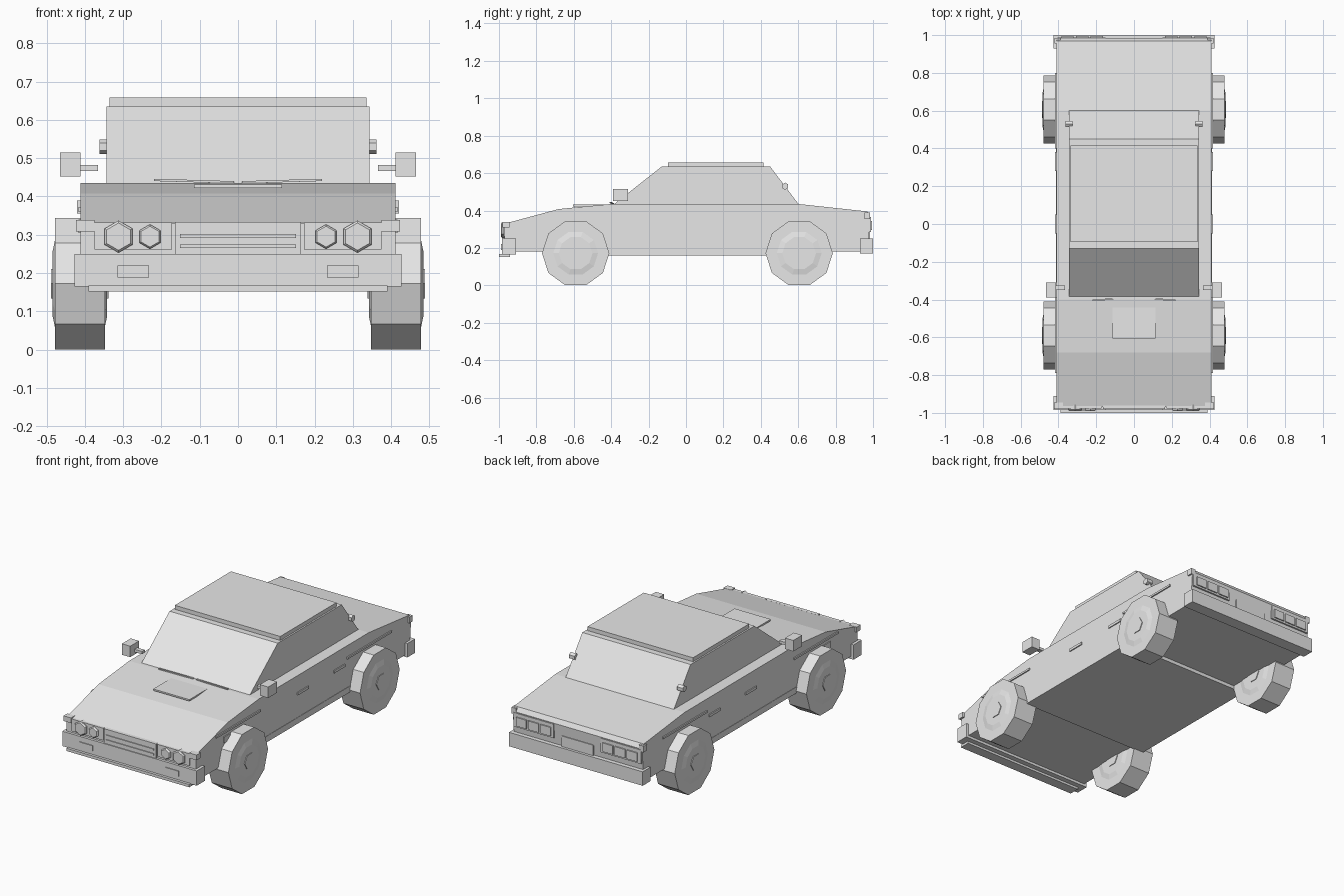
import bpy, bmesh, math
from mathutils import Vector

cube = bpy.data.objects.get("Cube")
if cube:
    bpy.data.objects.remove(cube, do_unlink=True)

grey = bpy.data.materials.new("light_grey")
grey.use_nodes = True
grey.diffuse_color = (0.8, 0.8, 0.8, 1)
for node in grey.node_tree.nodes:
    if node.type == 'BSDF_PRINCIPLED':
        node.inputs["Base Color"].default_value = (0.8, 0.8, 0.8, 1)


def finish(name, bm):
    bmesh.ops.recalc_face_normals(bm, faces=bm.faces)
    mesh = bpy.data.meshes.new(name)
    bm.to_mesh(mesh)
    bm.free()
    mesh.materials.append(grey)
    obj = bpy.data.objects.new(name, mesh)
    bpy.context.collection.objects.link(obj)
    return obj


def box(name, xs, ys, zs):
    bm = bmesh.new()
    bmesh.ops.create_cube(bm, size=1)
    for v in bm.verts:
        v.co = [r[0] if c < 0 else r[1] for r, c in zip((xs, ys, zs), v.co)]
    return finish(name, bm)


def pair(name, xs, ys, zs):
    """Matching boxes on both sides of the car."""
    box("left_" + name, xs, ys, zs)
    box("right_" + name, (-xs[1], -xs[0]), ys, zs)


def profile(name, points, half_width):
    """Side outline (y, z) stretched across the car."""
    bm = bmesh.new()
    face = bm.faces.new([bm.verts.new((-half_width, y, z)) for y, z in points])
    ext = bmesh.ops.extrude_face_region(bm, geom=[face])
    moved = [g for g in ext["geom"] if isinstance(g, bmesh.types.BMVert)]
    bmesh.ops.translate(bm, verts=moved, vec=(2 * half_width, 0, 0))
    return finish(name, bm)


def lathe(name, rings, sides, centre, axis, turn=0.0):
    """Low-poly turned part: rings are (offset along axis, radius)."""
    bm = bmesh.new()
    loops = []
    for offset, radius in rings:
        loop = []
        for i in range(sides):
            a = turn + math.tau * i / sides
            u, w = radius * math.cos(a), radius * math.sin(a)
            local = (offset, u, w) if axis == 'X' else (u, offset, w)
            loop.append(bm.verts.new(Vector(centre) + Vector(local)))
        loops.append(loop)
    for a, b in zip(loops, loops[1:]):
        for i in range(sides):
            j = (i + 1) % sides
            bm.faces.new((a[i], a[j], b[j], b[i]))
    bm.faces.new(loops[0])
    bm.faces.new(loops[-1])
    return finish(name, bm)


# Body shell, cabin and roof
profile("body", [(-0.97, 0.18), (-0.97, 0.33), (-0.68, 0.408), (-0.40, 0.435),
                 (0.60, 0.435), (0.97, 0.395), (0.985, 0.37), (0.97, 0.18)], 0.411)
box("floor_and_sills", (-0.413, 0.413), (-0.42, 0.43), (0.16, 0.195))
profile("cabin", [(-0.39, 0.43), (-0.13, 0.635), (0.45, 0.635), (0.605, 0.43)], 0.344)
box("roof_panel", (-0.335, 0.335), (-0.095, 0.415), (0.63, 0.658))
box("hood_scoop", (-0.115, 0.115), (-0.605, -0.40), (0.422, 0.431))

# Wheels with rims on both faces
for end, y in (("front", -0.59), ("rear", 0.605)):
    for side, s in (("left", 1), ("right", -1)):
        centre = (s * 0.413, y, 0.172)
        lathe(f"{end}_{side}_tire", [(-0.065, 0.18), (0.065, 0.18)], 10, centre, 'X')
        lathe(f"{end}_{side}_rim", [(-0.071, 0.09), (-0.065, 0.12),
                                    (0.065, 0.12), (0.071, 0.09)], 10, centre, 'X')
        lathe(f"{end}_{side}_hub", [(-0.075, 0.045), (0.075, 0.045)], 6, centre, 'X')

# Bumpers
box("front_bumper", (-0.427, 0.427), (-0.985, -0.91), (0.165, 0.25))
box("front_lip", (-0.39, 0.39), (-1.0, -0.94), (0.152, 0.168))
box("rear_bumper", (-0.425, 0.425), (0.93, 1.0), (0.17, 0.25))
pair("fog_lamp", (0.232, 0.315), (-0.99, -0.98), (0.188, 0.22))

# Grille with two bars
box("grille", (-0.165, 0.165), (-0.98, -0.96), (0.25, 0.333))
for i, z in enumerate((0.27, 0.297)):
    box(f"grille_bar_{i + 1}", (-0.152, 0.152), (-0.985, -0.975), (z - 0.005, z + 0.005))

# Front lamps
pair("headlight_panel", (0.172, 0.375), (-0.977, -0.96), (0.262, 0.332))
pair("corner_lamp", (0.375, 0.423), (-0.98, -0.945), (0.308, 0.338))
pair("side_marker", (0.40, 0.416), (-0.72, -0.66), (0.305, 0.34))
for side, s in (("left", 1), ("right", -1)):
    for kind, x, r in (("outer", 0.312, 0.042), ("inner", 0.23, 0.032)):
        lathe(f"{side}_{kind}_headlight", [(-0.014, r * 0.85), (-0.008, r), (0.02, r)],
              6, (s * x, -0.975, 0.295), 'Y', math.pi / 6)

# Tail lamps in three cells, and the plate holder
pair("tail_lamp_panel", (0.15, 0.405), (0.96, 0.988), (0.285, 0.365))
for i in range(3):
    x = 0.165 + i * 0.077
    pair(f"tail_lamp_{i + 1}", (x, x + 0.066), (0.98, 0.995), (0.295, 0.345))
pair("tail_corner_lamp", (0.39, 0.42), (0.955, 0.985), (0.355, 0.39))
box("plate_holder", (-0.10, 0.10), (0.96, 0.985), (0.25, 0.31))

# Side trim and door handles
pair("front_fender_trim", (0.40, 0.418), (-0.79, -0.39), (0.36, 0.371))
pair("rear_fender_trim", (0.40, 0.418), (0.40, 0.80), (0.36, 0.371))
pair("front_door_handle", (0.40, 0.417), (-0.05, 0.05), (0.325, 0.34))
pair("rear_door_handle", (0.40, 0.417), (0.28, 0.38), (0.325, 0.34))

# Door mirrors and arms
pair("mirror", (0.412, 0.465), (-0.39, -0.31), (0.452, 0.515))
pair("mirror_arm", (0.365, 0.415), (-0.35, -0.325), (0.466, 0.482))

# Rear pillar knobs and wipers
for side, s in (("left", 1), ("right", -1)):
    lathe(f"{side}_pillar_knob", [(-0.018, 0.019), (0.018, 0.019)], 6,
          (s * 0.344, 0.53, 0.53), 'X', math.pi / 6)
    wiper = box(f"{side}_wiper", (-0.105, 0.105), (-0.004, 0.004), (-0.003, 0.003))
    wiper.location = (s * 0.115, -0.397, 0.44)
    wiper.rotation_euler = (0, -s * 0.03, -s * 0.07)
